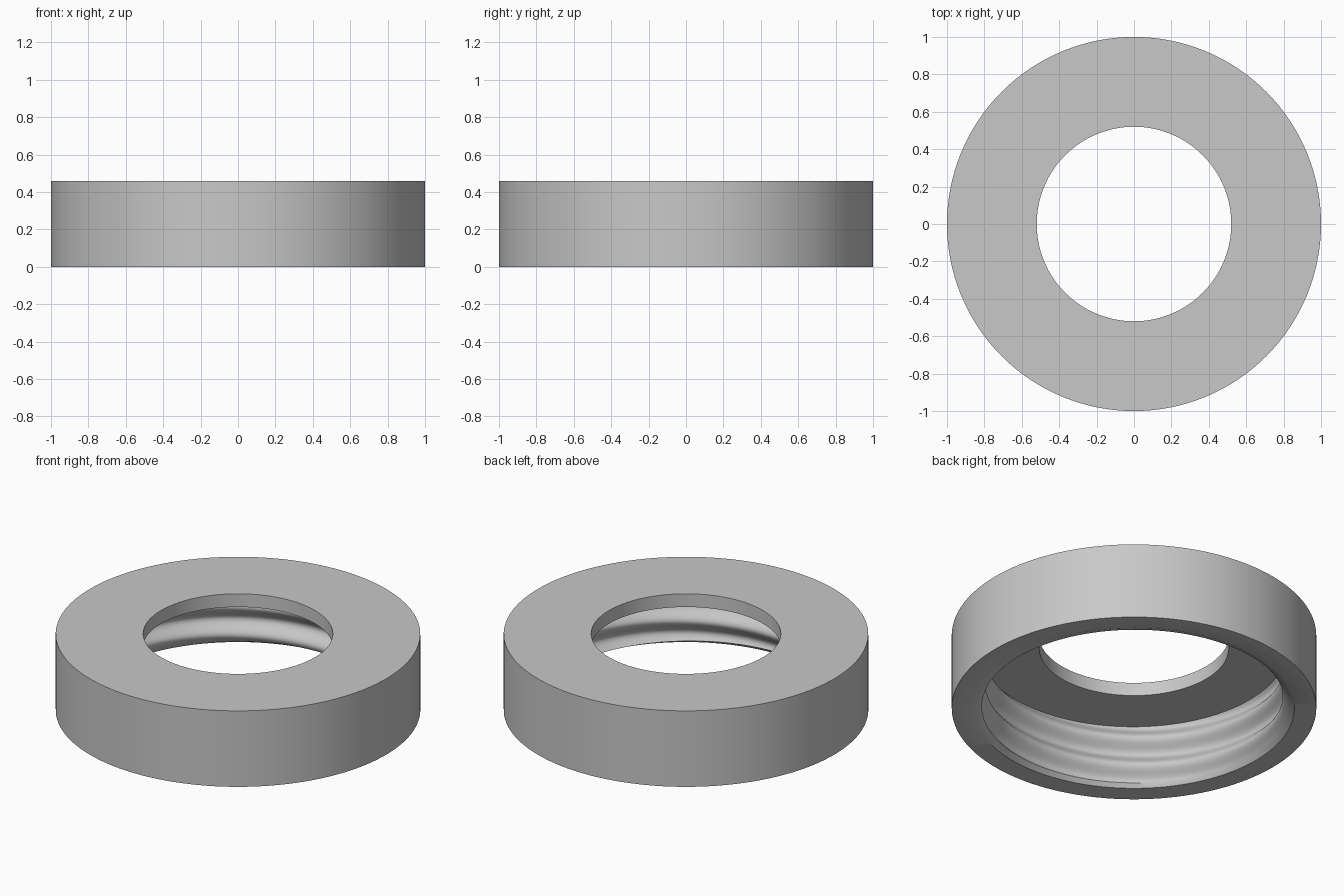
import bpy
import bmesh
import math

cube = bpy.data.objects.get("Cube")
if cube:
    bpy.data.objects.remove(cube, do_unlink=True)

HEIGHT, OUTER, HOLE = 0.46, 1.0, 0.52
LID_Z, LEAD_Z, LEAD_R = 0.38, 0.025, 0.88
PITCH, THREAD_R, DEPTH = 0.17, 0.84, 0.024
SEGMENTS, ROWS = 128, 44


def thread_radius(z, angle):
    """Rounded right-hand internal thread."""
    return THREAD_R + DEPTH * math.sin(math.tau * z / PITCH - angle - 1.89)


def section(angle):
    """Closed cross-section of the ring as (radius, height) pairs."""
    pts = [(OUTER, 0), (OUTER, HEIGHT), (HOLE, HEIGHT), (HOLE, LID_Z)]
    for i in range(ROWS + 1):
        z = LID_Z + (LEAD_Z - LID_Z) * i / ROWS
        pts.append((thread_radius(z, angle), z))
    pts.append((LEAD_R, 0))
    return pts


# Plain steel grey
steel = bpy.data.materials.new("steel_grey")
steel.use_nodes = True
colour = (0.58, 0.58, 0.58, 1)
steel.diffuse_color = colour
steel.node_tree.nodes["Principled BSDF"].inputs["Base Color"].default_value = colour

# Ring swept around the axis, with the thread phase following the angle
bm = bmesh.new()
rings = []
for s in range(SEGMENTS):
    a = math.tau * s / SEGMENTS
    rings.append([bm.verts.new((r * math.cos(a), r * math.sin(a), z))
                  for r, z in section(a)])
count = len(rings[0])
for s in range(SEGMENTS):
    here, after = rings[s], rings[(s + 1) % SEGMENTS]
    for i in range(count):
        j = (i + 1) % count
        bm.faces.new((here[i], after[i], after[j], here[j]))
bmesh.ops.recalc_face_normals(bm, faces=bm.faces)
mesh = bpy.data.meshes.new("threaded_ring_cap")
bm.to_mesh(mesh)
bm.free()
mesh.materials.append(steel)

cap = bpy.data.objects.new("threaded_ring_cap", mesh)
bpy.context.collection.objects.link(cap)
bpy.ops.object.select_all(action="DESELECT")
cap.select_set(True)
bpy.context.view_layer.objects.active = cap
bpy.ops.object.shade_smooth_by_angle(angle=math.radians(35))
